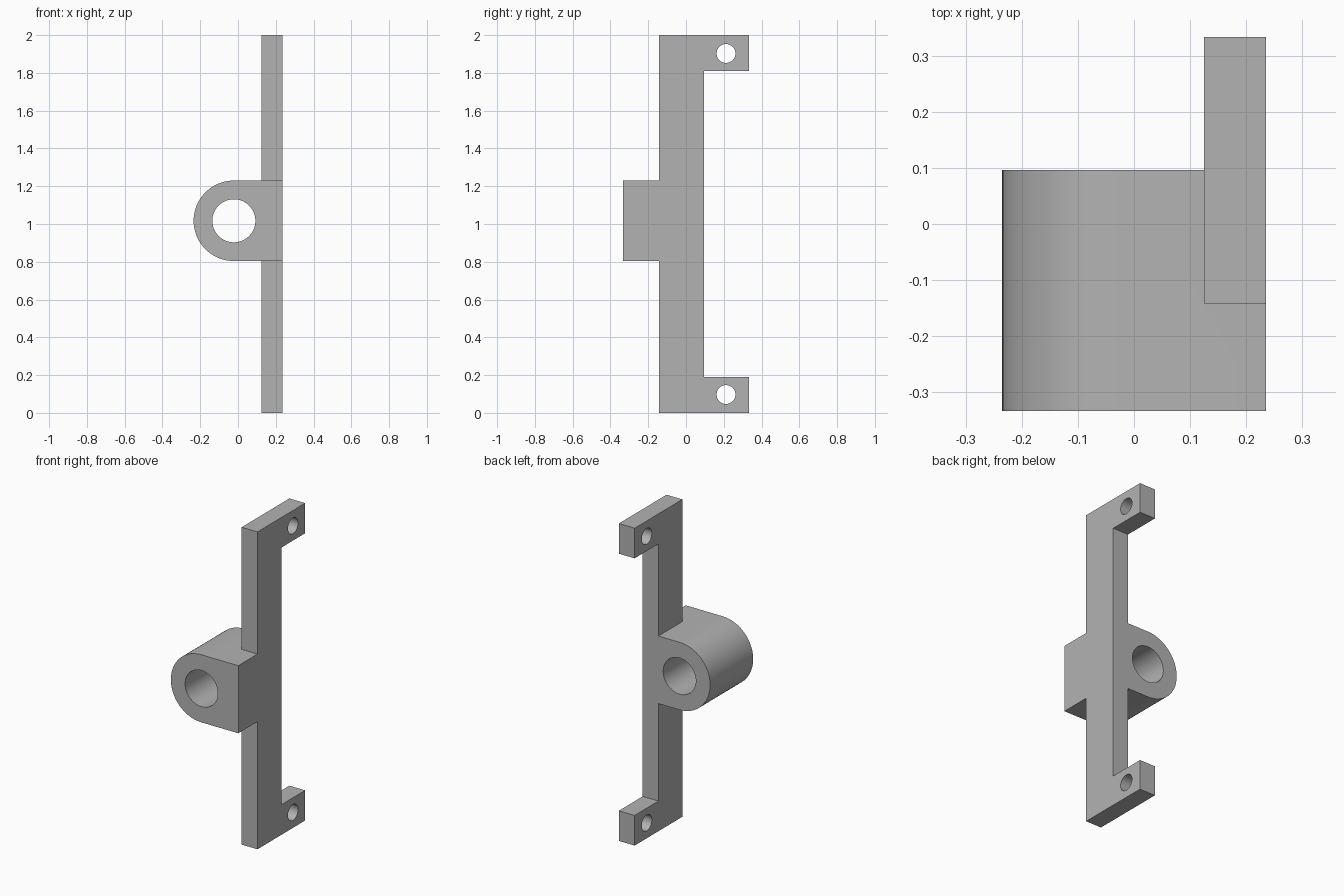
import bpy, bmesh, math
from mathutils import Vector

cube = bpy.data.objects.get("Cube")
if cube:
    bpy.data.objects.remove(cube, do_unlink=True)

grey = bpy.data.materials.new("plain grey")
grey.use_nodes = True
colour = (0.45, 0.45, 0.45, 1)
grey.diffuse_color = colour
grey.node_tree.nodes["Principled BSDF"].inputs["Base Color"].default_value = colour

# Shared dimensions
LEFT, RIGHT, PLATE_X = -0.235, 0.235, 0.125
FRONT, SPINE_FRONT, SPINE_BACK, BACK = -0.333, -0.142, 0.096, 0.333
BOSS_R, BOSS_Z, BORE_R = 0.213, 1.017, 0.114
BOSS_X = LEFT + BOSS_R
TAB, PIN_Y, PIN_Z, PIN_R = 0.19, 0.212, 0.097, 0.05


def arc(u, z, r, start, sweep, count):
    return [(u + r * math.cos(start + sweep * i / count),
             z + r * math.sin(start + sweep * i / count)) for i in range(count + 1)]


def circle(u, z, r, count=64):
    return arc(u, z, r, 0, math.tau, count)[:-1]


def extruded(name, loops, to_3d, depth):
    """Fill an outline with holes and extrude it along depth."""
    bm = bmesh.new()
    edges = []
    for loop in loops:
        verts = [bm.verts.new(to_3d(u, z)) for u, z in loop]
        edges += [bm.edges.new((a, b)) for a, b in zip(verts, verts[1:] + verts[:1])]
    bmesh.ops.triangle_fill(bm, edges=edges, use_beauty=True)
    ext = bmesh.ops.extrude_face_region(bm, geom=bm.faces[:], use_keep_orig=True)
    moved = [g for g in ext["geom"] if isinstance(g, bmesh.types.BMVert)]
    bmesh.ops.translate(bm, verts=moved, vec=Vector(depth))
    bmesh.ops.recalc_face_normals(bm, faces=bm.faces[:])
    mesh = bpy.data.meshes.new(name)
    bm.to_mesh(mesh)
    bm.free()
    mesh.materials.append(grey)
    ob = bpy.data.objects.new(name, mesh)
    bpy.context.collection.objects.link(ob)
    return ob


# C-shaped plate with a pin hole in each end tab
lower = [(SPINE_BACK, TAB), (BACK, TAB), (BACK, 0), (SPINE_FRONT, 0)]
upper = [(y, 2 - z) for y, z in reversed(lower)]
plate = extruded("bracket_plate",
                 [lower + upper, circle(PIN_Y, PIN_Z, PIN_R), circle(PIN_Y, 2 - PIN_Z, PIN_R)],
                 lambda y, z: (PLATE_X, y, z), (RIGHT - PLATE_X, 0, 0))

# Round-nosed boss with a through bore
nose = arc(BOSS_X, BOSS_Z, BOSS_R, math.pi / 2, math.pi, 48)
outline = nose + [(RIGHT, BOSS_Z - BOSS_R), (RIGHT, BOSS_Z + BOSS_R)]
boss = extruded("bored_boss", [outline, circle(BOSS_X, BOSS_Z, BORE_R)],
                lambda x, z: (x, FRONT, z), (0, SPINE_BACK - FRONT, 0))

# Fuse both into one solid
union = plate.modifiers.new("join boss", 'BOOLEAN')
union.operation = 'UNION'
union.solver = 'EXACT'
union.object = boss
bpy.ops.object.select_all(action='DESELECT')
plate.select_set(True)
bpy.context.view_layer.objects.active = plate
bpy.ops.object.modifier_apply(modifier=union.name)
bpy.data.objects.remove(boss, do_unlink=True)
plate.name = "bracket_with_boss"
bpy.ops.object.shade_smooth_by_angle(angle=math.radians(30))
